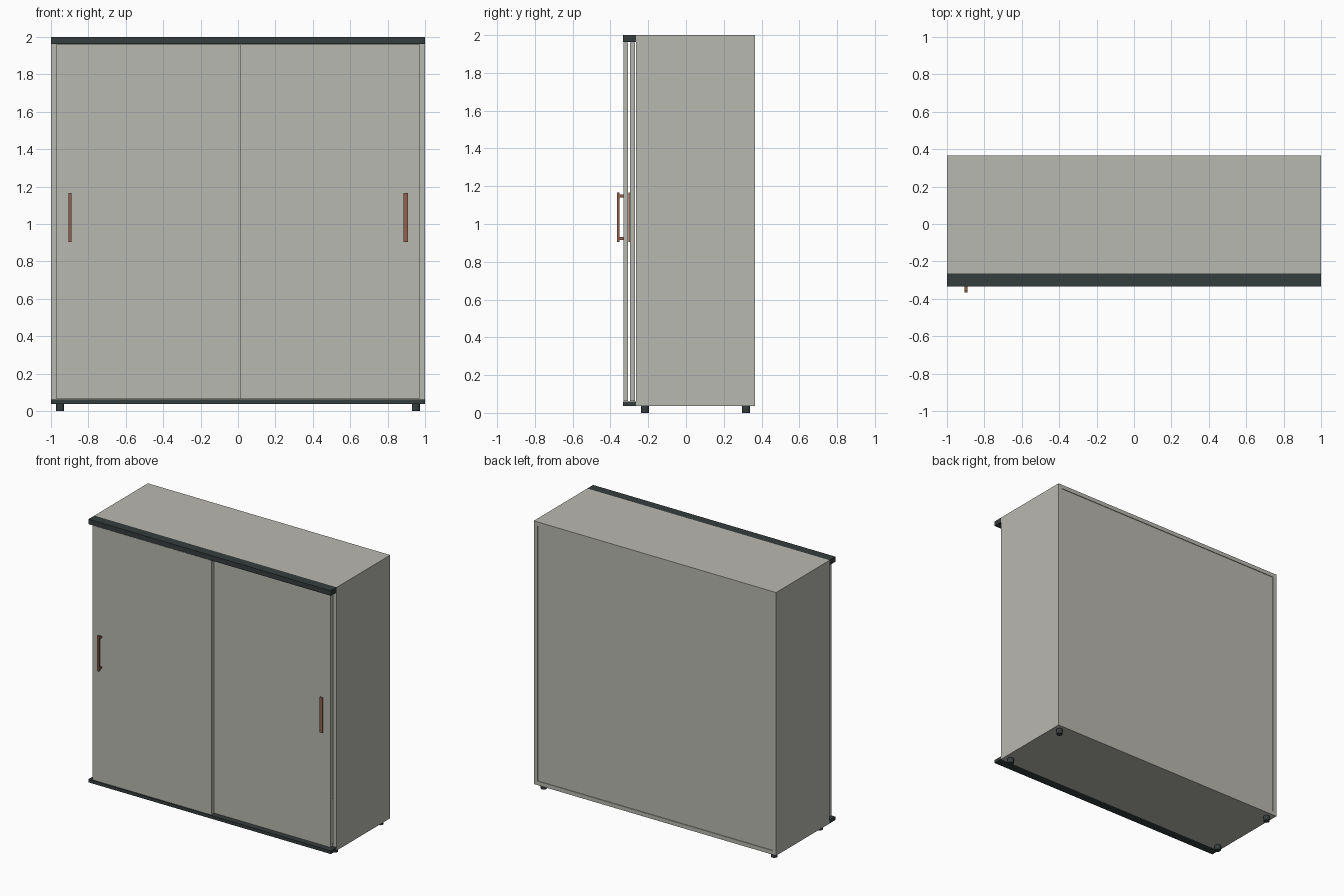
import bpy
import bmesh
from mathutils import Matrix

if "Cube" in bpy.data.objects:
    bpy.data.objects.remove(bpy.data.objects["Cube"])


def material(name, rgb):
    m = bpy.data.materials.new(name)
    m.diffuse_color = (*rgb, 1)
    m.use_nodes = True
    m.node_tree.nodes["Principled BSDF"].inputs["Base Color"].default_value = m.diffuse_color
    return m


GREY = material("warm_grey_laminate", (0.485, 0.479, 0.44))
DARK = material("charcoal_metal", (0.037, 0.046, 0.046))
COPPER = material("copper", (0.29, 0.115, 0.07))


def finish(name, bm, mat):
    me = bpy.data.meshes.new(name)
    bm.to_mesh(me)
    bm.free()
    me.materials.append(mat)
    ob = bpy.data.objects.new(name, me)
    bpy.context.collection.objects.link(ob)
    return ob


def box(name, x, y, z, mat):
    """Box from (min, max) ranges along each axis."""
    bm = bmesh.new()
    size = [r[1] - r[0] for r in (x, y, z)]
    mid = [(r[0] + r[1]) / 2 for r in (x, y, z)]
    bmesh.ops.create_cube(bm, size=1, matrix=Matrix.Translation(mid) @ Matrix.Diagonal((*size, 1)))
    return finish(name, bm, mat)


def cylinder(name, centre, radius, depth, mat, sides=16):
    bm = bmesh.new()
    bmesh.ops.create_cone(bm, cap_ends=True, segments=sides, radius1=radius, radius2=radius,
                          depth=depth, matrix=Matrix.Translation(centre))
    for f in bm.faces:
        f.smooth = abs(f.normal.z) < 0.5
    for e in bm.edges:
        if e.calc_face_angle(0) > 1:
            e.smooth = False
    return finish(name, bm, mat)


FRONT, BACK, BASE, TOP, T = -0.265, 0.366, 0.037, 2.0, 0.03
INNER = (-1 + T, 1 - T)

# Carcass: sides, top, bottom and slightly recessed back
for side, x in (("left", (-1, -1 + T)), ("right", (1 - T, 1))):
    box(f"{side}_side_panel", x, (FRONT, BACK), (BASE, TOP), GREY)
box("top_panel", INNER, (FRONT, BACK), (TOP - T, TOP), GREY)
box("bottom_panel", INNER, (FRONT, BACK), (BASE, BASE + T), GREY)
box("back_panel", INNER, (BACK - 0.018, BACK - 0.005), (BASE + T, TOP - T), GREY)

# Sliding-door rails
box("top_rail", (-1, 1), (-0.334, FRONT), (1.963, TOP), DARK)
box("bottom_rail", (-1, 1), (-0.334, FRONT), (BASE, 0.061), DARK)

# Overlapping doors, the left one in front
DOOR_Z = (0.064, 1.961)
box("left_door", (-0.97, 0.015), (-0.332, -0.306), DOOR_Z, GREY)
box("right_door", (-0.015, 0.97), (-0.296, -0.27), DOOR_Z, GREY)

# Bar handle on two posts, and a flat pull on the rear door
box("left_handle_bar", (-0.907, -0.891), (-0.366, -0.352), (0.904, 1.167), COPPER)
for name, z in (("lower", 0.922), ("upper", 1.149)):
    box(f"{name}_handle_post", (-0.907, -0.891), (-0.352, -0.332), (z - 0.008, z + 0.008), COPPER)
box("right_flat_pull", (0.886, 0.909), (-0.305, -0.296), (0.904, 1.167), COPPER)

# Feet
for sx, side in ((-1, "left"), (1, "right")):
    for y, end in ((-0.217, "front"), (0.318, "back")):
        cylinder(f"{end}_{side}_foot", (sx * 0.951, y, BASE / 2), 0.022, BASE, DARK)
